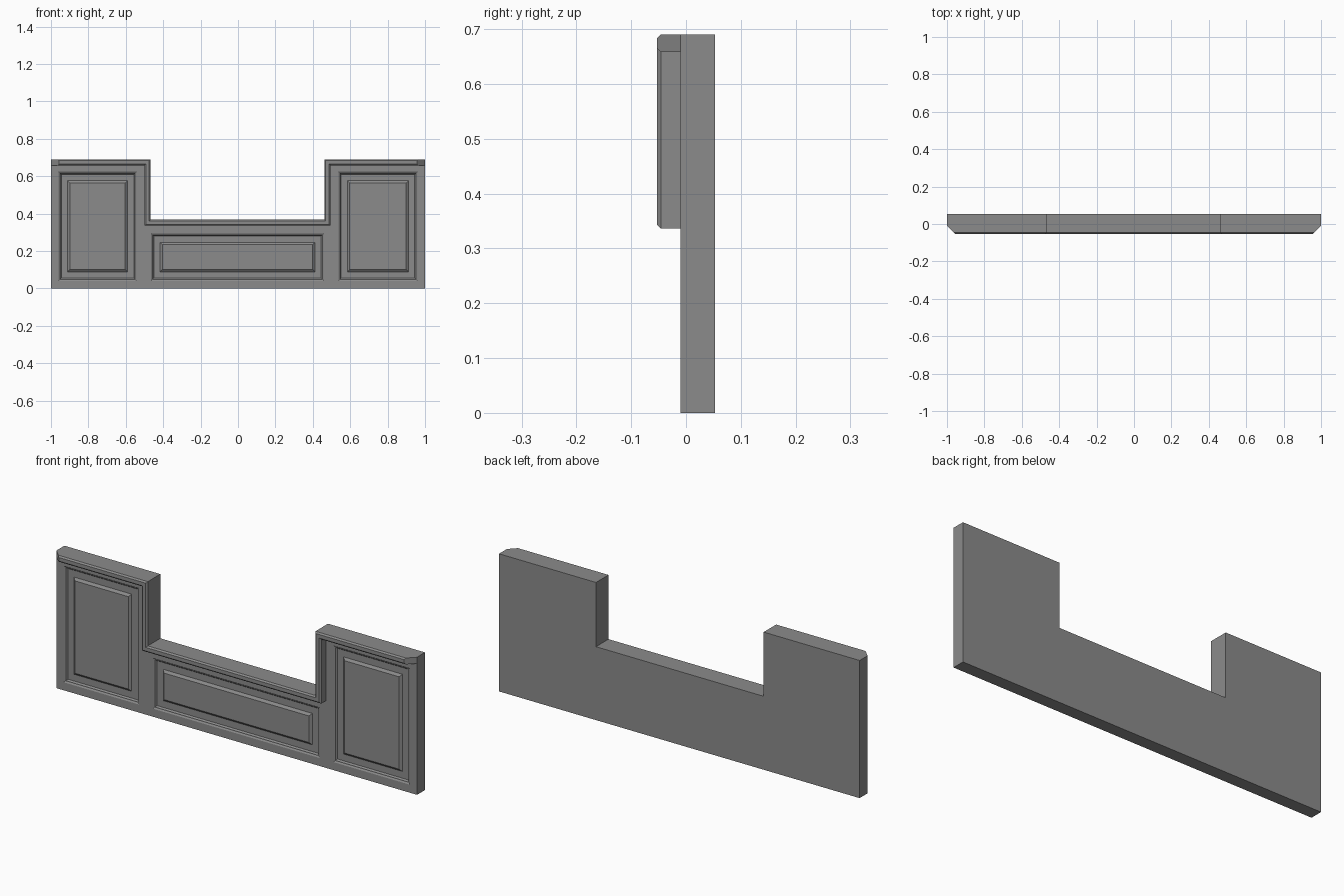
import bpy
import bmesh
from mathutils import Vector

cube = bpy.data.objects.get("Cube")
if cube:
    bpy.data.objects.remove(cube, do_unlink=True)

grey = bpy.data.materials.new("plain grey")
grey.use_nodes = True
grey.diffuse_color = (0.26, 0.26, 0.26, 1)
grey.node_tree.nodes["Principled BSDF"].inputs["Base Color"].default_value = grey.diffuse_color

FRONT, BACK, NOSE = -0.01, 0.053, -0.053
LEFT_STEP, RIGHT_STEP, LOW, HIGH = -0.468, 0.462, 0.368, 0.69


def finish(name, bm):
    bmesh.ops.recalc_face_normals(bm, faces=bm.faces)
    mesh = bpy.data.meshes.new(name)
    bm.to_mesh(mesh)
    bm.free()
    mesh.materials.append(grey)
    obj = bpy.data.objects.new(name, mesh)
    bpy.context.collection.objects.link(obj)


def ring(bm, points, y):
    return [bm.verts.new((x, y, z)) for x, z in points]


def bridge(bm, a, b):
    for i in range(len(a)):
        j = (i + 1) % len(a)
        bm.faces.new((a[i], a[j], b[j], b[i]))


def rect(box, inset):
    x0, x1, z0, z1 = box
    return [(x0 + inset, z0 + inset), (x1 - inset, z0 + inset),
            (x1 - inset, z1 - inset), (x0 + inset, z1 - inset)]


# Upper edge shared by the board and its trim
top_path = [(-1, HIGH), (LEFT_STEP, HIGH), (LEFT_STEP, LOW),
            (RIGHT_STEP, LOW), (RIGHT_STEP, HIGH), (1, HIGH)]

# Board: stepped outline with three sunken frames around raised fields
bm = bmesh.new()
outline = [(1, 0), (-1, 0)] + top_path
front, back = ring(bm, outline, FRONT), ring(bm, outline, BACK)
bridge(bm, front, back)
bm.faces.new(back)

panels = [(-0.96, -0.542, 0.04, 0.625),
          (-0.465, 0.46, 0.04, 0.295),
          (0.536, 0.96, 0.04, 0.625)]
steps = [(0, 0), (0.006, 0.004), (0.009, 0.004), (0.015, 0.012),
         (0.049, 0.012), (0.061, 0.002)]      # inset, depth
loops = [front]
for box in panels:
    rings = [ring(bm, rect(box, inset), FRONT + depth) for inset, depth in steps]
    for a, b in zip(rings, rings[1:]):
        bridge(bm, a, b)
    bm.faces.new(rings[-1])
    loops.append(rings[0])

# Front face filled around the panels
edges = []
for loop in loops:
    for a, b in zip(loop, loop[1:] + loop[:1]):
        edges.append(bm.edges.get((a, b)) or bm.edges.new((a, b)))
bmesh.ops.triangle_fill(bm, edges=edges, use_beauty=True, normal=(0, -1, 0))
finish("panelled_board", bm)

# Trim: bevelled strip swept along the upper edge with mitred corners
WIDTH, BEVEL = 0.032, 0.007
profile = [(0, FRONT), (0, NOSE + BEVEL), (BEVEL, NOSE),
           (WIDTH - BEVEL, NOSE), (WIDTH, NOSE + BEVEL), (WIDTH, FRONT)]
path = [Vector(p) for p in top_path]
normals = []
for a, b in zip(path, path[1:]):
    d = (b - a).normalized()
    normals.append(Vector((d.y, -d.x)))
bm = bmesh.new()
sections = []
for i, p in enumerate(path):
    if i in (0, len(path) - 1):
        mitre = Vector((0, -1))
    else:
        mitre = normals[i - 1] + normals[i]
    section = []
    for offset, y in profile:
        q = p + mitre * offset
        if i == 0:                 # slanted outer ends
            q.x += FRONT - y
        elif i == len(path) - 1:
            q.x -= FRONT - y
        section.append(bm.verts.new((q.x, y, q.y)))
    sections.append(section)
for a, b in zip(sections, sections[1:]):
    bridge(bm, a, b)
bm.faces.new(sections[0])
bm.faces.new(sections[-1])
finish("top_trim", bm)
